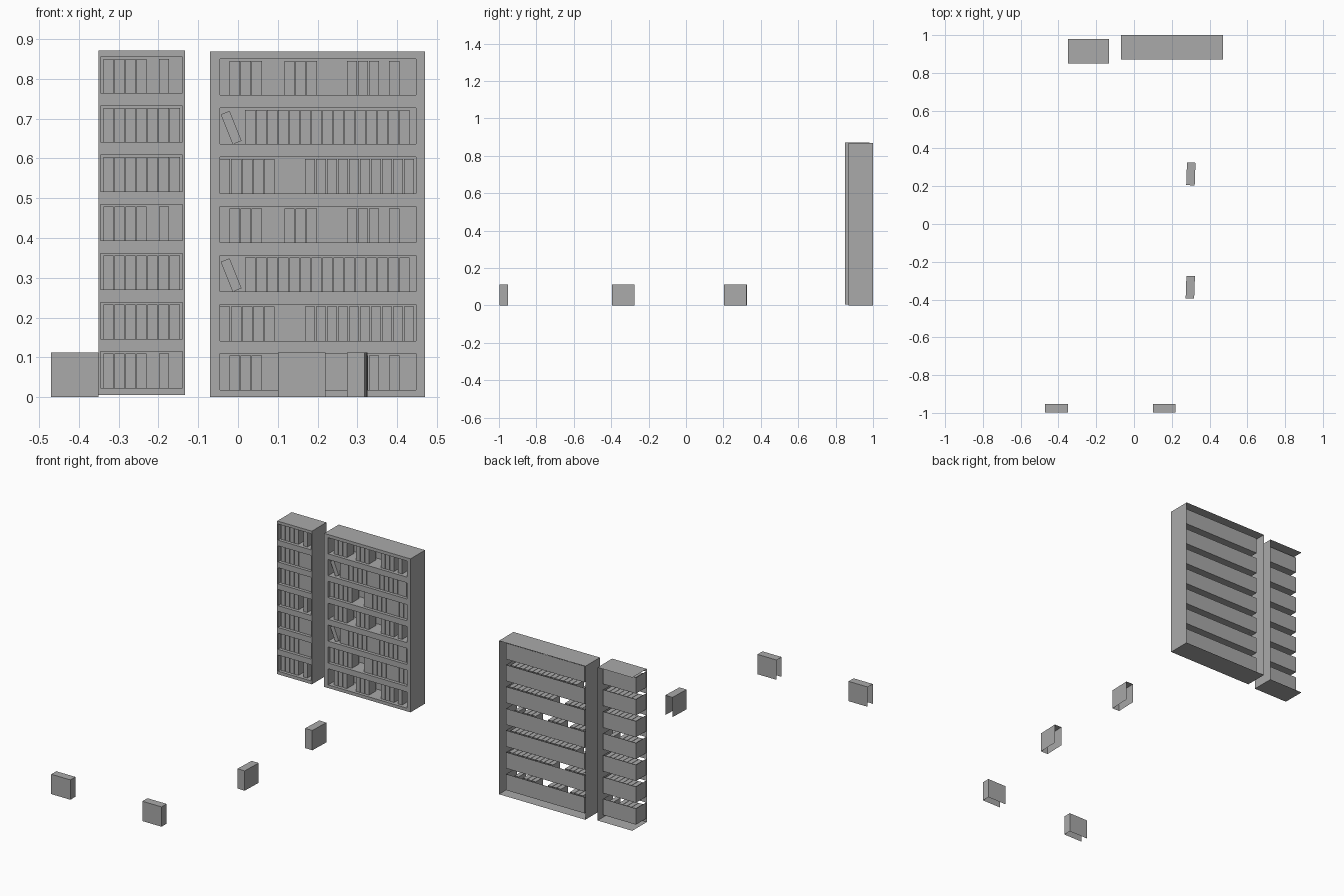
import bpy, bmesh
from math import radians
from mathutils import Matrix, Vector

old = bpy.data.objects.get("Cube")
if old:
    bpy.data.objects.remove(old)

GREY = (0.4, 0.4, 0.4, 1)
mat = bpy.data.materials.new("plain grey")
mat.use_nodes = True
mat.diffuse_color = GREY
mat.node_tree.nodes["Principled BSDF"].inputs["Base Color"].default_value = GREY


def sheet_box(bm, x, y, z, sides, matrix=Matrix()):
    """Box between (min, max) ranges made only of the named outer sides."""
    axes = {"x": 0, "y": 1, "z": 2}
    ranges = (x, y, z)
    for side in sides.split():
        a = axes[side[1]]
        b, c = (a + 1) % 3, (a + 2) % 3
        end = 1 if side[0] == "+" else 0
        corners = []
        for i, j in ((0, 0), (1, 0), (1, 1), (0, 1)):
            p = Vector()
            p[a], p[b], p[c] = ranges[a][end], ranges[b][i], ranges[c][j]
            corners.append(bm.verts.new(matrix @ p))
        bm.faces.new(corners if end else corners[::-1])


def finish(bm, name):
    bmesh.ops.remove_doubles(bm, verts=bm.verts, dist=0.00001)
    mesh = bpy.data.meshes.new(name)
    bm.to_mesh(mesh)
    bm.free()
    mesh.materials.append(mat)
    obj = bpy.data.objects.new(name, mesh)
    bpy.context.collection.objects.link(obj)
    return obj


def add_book(bm, matrix, thick, deep, tall):
    """Covers, spine and top; spine faces -y, open at the foot and back."""
    sheet_box(bm, (-thick / 2, thick / 2), (-deep / 2, deep / 2), (0, tall),
              "-x +x -y +z", matrix)


ROWS, PITCH, CELL = 7, 0.1235, 0.091


def bookcase(name, x, y, z, cell_x, first, back, sides):
    """Open-backed case: front frame around seven recessed cells."""
    bm = bmesh.new()
    sheet_box(bm, x, y, z, sides)
    floors = [first + PITCH * i for i in range(ROWS)]
    # Front stiles and rails
    for stile in ((x[0], cell_x[0]), (cell_x[1], x[1])):
        sheet_box(bm, stile, y, z, "-y")
    edges = [z[0]] + [e for f in floors for e in (f, f + CELL)] + [z[1]]
    for low, high in zip(edges[::2], edges[1::2]):
        sheet_box(bm, cell_x, y, (low, high), "-y")
    # Recessed cells
    for f in floors:
        sheet_box(bm, cell_x, (y[0], back), (f, f + CELL), "-x +x +y -z")
    finish(bm, name)
    return floors


wide_floors = bookcase("wide_bookcase", (-0.07, 0.47), (0.87, 1.0), (0, 0.868),
                       (-0.045, 0.447), 0.018, 0.97, "-x +x +z -z")
narrow_floors = bookcase("narrow_bookcase", (-0.35, -0.133), (0.85, 0.98),
                         (0.005, 0.871), (-0.345, -0.14), 0.023, 0.94,
                         "+x +z -z")

# Books on the shelves, as (start, count) runs for each row
STEP, THICK, DEEP, TALL = 0.0277, 0.0255, 0.065, 0.086


def shelf_books(name, floors, patterns, y):
    for number, (floor, runs) in enumerate(zip(floors, patterns), 1):
        bm = bmesh.new()
        for start, count in runs:
            for i in range(count):
                place = Matrix.Translation((start + THICK / 2 + i * STEP, y, floor))
                add_book(bm, place, THICK, DEEP, TALL)
        finish(bm, f"{name}_{number}")


groups = [(-0.021, 3), (0.117, 3), (0.274, 3), (0.38, 1)]
split = [(-0.045, 5), (0.168, 10)]
full = [(0.018, 15)]
shelf_books("wide_row_books", wide_floors,
            [groups, split, full, groups, split, full, groups], 0.92)
gap = [(-0.338, 4), (-0.199, 1)]
packed = [(-0.338, 7)]
shelf_books("narrow_row_books", narrow_floors,
            [gap, packed, packed, gap, packed, packed, gap], 0.9)

# Leaning books at the start of the full rows
for row in (2, 5):
    bm = bmesh.new()
    lean = (Matrix.Translation((-0.002, 0.92, wide_floors[row] + 0.004))
            @ Matrix.Rotation(radians(-22), 4, "Y"))
    add_book(bm, lean, 0.024, DEEP, 0.081)
    finish(bm, f"leaning_book_{row}")

# Large books standing on the floor
for name, x, y, turn in (("front_right_book", -0.41, -0.975, 90),
                         ("front_left_book", 0.16, -0.975, 90),
                         ("side_front_book", 0.298, -0.335, -2),
                         ("side_back_book", 0.301, 0.265, -2)):
    bm = bmesh.new()
    add_book(bm, Matrix.Translation((x, y, 0)) @ Matrix.Rotation(radians(turn), 4, "Z"),
             0.045, 0.12, 0.112)
    finish(bm, name)
